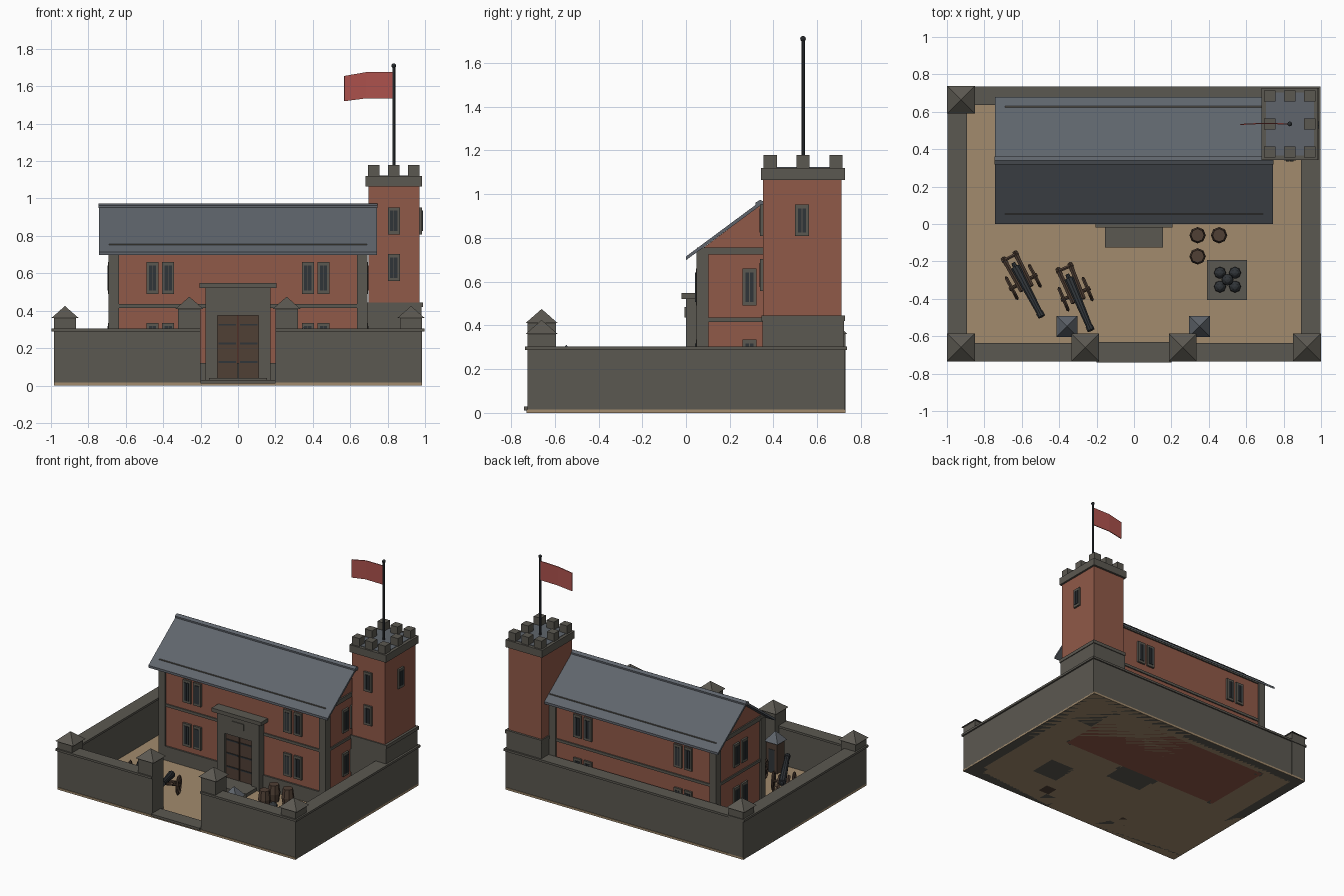
import bpy, bmesh, math
from mathutils import Matrix, Vector

if "Cube" in bpy.data.objects:
    bpy.data.objects.remove(bpy.data.objects["Cube"])

def mat(name, r, g, b):
    m = bpy.data.materials.new(name)
    m.diffuse_color = (r, g, b, 1)
    m.use_nodes = True
    m.node_tree.nodes["Principled BSDF"].inputs["Base Color"].default_value = m.diffuse_color
    return m

STONE = mat("stone", .105, .098, .082)
BRICK = mat("brick", .28, .10, .065)
SLATE = mat("slate", .115, .13, .15)
SAND = mat("sand", .36, .26, .155)
WOOD = mat("wood", .08, .05, .035)
IRON = mat("iron", .03, .035, .04)
CLOTH = mat("red_cloth", .42, .085, .075)
I = Matrix.Identity(4)

def finish(name, bm, m, M=I):
    bmesh.ops.recalc_face_normals(bm, faces=bm.faces)
    me = bpy.data.meshes.new(name)
    bm.to_mesh(me)
    bm.free()
    me.transform(M)
    me.materials.append(m)
    ob = bpy.data.objects.new(name, me)
    bpy.context.collection.objects.link(ob)
    return ob

def box(name, x0, x1, y0, y1, z0, z1, m, M=I):
    bm = bmesh.new()
    T = Matrix.Translation(((x0+x1)/2, (y0+y1)/2, (z0+z1)/2)) @ Matrix.Diagonal((x1-x0, y1-y0, z1-z0, 1))
    bmesh.ops.create_cube(bm, size=1, matrix=T)
    return finish(name, bm, m, M)

def prism(name, prof, x0, x1, m):
    # (y, z) profile extruded along x
    bm = bmesh.new()
    f = bm.faces.new([bm.verts.new((x0, y, z)) for y, z in prof])
    r = bmesh.ops.extrude_face_region(bm, geom=[f])
    bmesh.ops.translate(bm, vec=(x1-x0, 0, 0), verts=[v for v in r["geom"] if isinstance(v, bmesh.types.BMVert)])
    return finish(name, bm, m)

def rod(name, a, b, r0, r1, n, m, M=I):
    a, b = Vector(a), Vector(b)
    d = b - a
    bm = bmesh.new()
    T = Matrix.Translation((a+b)/2) @ d.to_track_quat('Z', 'Y').to_matrix().to_4x4()
    bmesh.ops.create_cone(bm, cap_ends=True, segments=n, radius1=r0, radius2=r1, depth=d.length, matrix=T)
    return finish(name, bm, m, M)

def ball(name, p, r, m):
    bm = bmesh.new()
    bmesh.ops.create_uvsphere(bm, u_segments=8, v_segments=6, radius=r, matrix=Matrix.Translation(p))
    return finish(name, bm, m)

def pyramid(name, x, y, h, z0, z1, m):
    bm = bmesh.new()
    T = Matrix.Translation((x, y, (z0+z1)/2)) @ Matrix.Rotation(math.pi/4, 4, 'Z')
    bmesh.ops.create_cone(bm, cap_ends=True, segments=4, radius1=h*math.sqrt(2), radius2=0, depth=z1-z0, matrix=T)
    return finish(name, bm, m)

def window(x, y, z, turn, h=.17):
    # frame, dark panes and centre bar, facing -y before the turn
    M = Matrix.Translation((x, y, z)) @ Matrix.Rotation(math.radians(turn), 4, 'Z')
    box("window_frame", -.032, .032, -.014, .01, -h/2, h/2, STONE, M)
    for s in (-1, 1):
        box("window_pane", s*.0105-.0085, s*.0105+.0085, -.018, 0, -h/2+.018, h/2-.018, IRON, M)

# courtyard ground and gate threshold
box("ground", -.985, .985, -.73, .73, 0, .015, SAND)
box("gate_threshold", -.2, .2, -.74, -.63, .012, .03, STONE)

# perimeter walls with copings
for x0, x1, y0, y1 in ((-.985, -.905, -.725, .725), (.905, .985, -.725, .725), (-.985, .985, .645, .725),
                       (-.985, -.2, -.725, -.645), (.2, .985, -.725, -.645)):
    box("wall", x0, x1, y0, y1, 0, .29, STONE)
    e0, e1 = (0 if x0 == .2 else .012), (0 if x1 == -.2 else .012)
    box("wall_coping", x0-e0, x1+e1, y0-.01, y1+.01, .288, .304, STONE)

# corner and gate posts with pyramid caps
for x, y, top in ((-.925, -.66, .36), (.925, -.66, .36), (-.925, .665, .36), (-.26, -.66, .41), (.26, -.66, .41)):
    box("post", x-.06, x+.06, y-.065, y+.065, 0, top, STONE)
    pyramid("post_cap", x, y, .074, top, top+.065, STONE)

# main building with gables, plinth, bands and corner piers
prism("house_body", [(.06, 0), (.62, 0), (.62, .74), (.34, .95), (.06, .74)], -.68, .68, BRICK)
for n, z0, z1, e in (("plinth", 0, .12, .012), ("string_course", .415, .435, .009), ("cornice", .725, .757, .01)):
    box(n, -.68-e, .68+e, .06-e, .62+e, z0, z1, STONE)
for x0 in (-.692, .637):
    for y0 in (.048, .577):
        box("corner_pier", x0, x0+.055, y0, y0+.055, 0, .735, STONE)
prism("roof", [(0, .715), (.34, .967), (.68, .715), (.68, .698), (.34, .948), (0, .698)], -.742, .742, SLATE)
prism("ridge_cap", [(.318, .948), (.318, .962), (.34, .974), (.362, .962), (.362, .948)], -.745, .745, SLATE)

# house windows, two storeys, in pairs
for z in (.25, .575):
    for s in (-1, 1):
        for x in (.373, .458):
            window(s*x, .06, z, 0)
            window(s*x, .62, z, 180)
        for y in (.29, .385):
            window(s*.68, y, z, s*90)

# entrance portal, double door and step
for s in (-1, 1):
    box("portal_jamb", min(s*.11, s*.175), max(s*.11, s*.175), 0, .07, 0, .52, STONE)
    box("door_leaf", min(s*.003, s*.11), max(s*.003, s*.11), .018, .06, .03, .375, WOOD)
    for z in (.12, .22, .32):
        box("door_strap", min(s*.01, s*.105), max(s*.01, s*.105), .013, .03, z, z+.01, IRON)
box("portal_lintel", -.11, .11, 0, .07, .375, .52, STONE)
box("portal_cornice", -.205, .205, -.02, .07, .52, .548, STONE)
box("portal_plaque", -.05, .05, -.006, .01, .435, .485, STONE)
box("door_step", -.155, .155, -.125, .06, 0, .04, STONE)

# tower
X, Y = .833, .535
box("tower_base", .692, .982, .35, .722, 0, .425, STONE)
box("tower_base_band", .688, .988, .345, .728, .42, .445, STONE)
box("tower_shaft", .697, .97, .353, .712, .43, 1.07, BRICK)
box("tower_cap", .682, .985, .343, .728, 1.065, 1.12, STONE)
box("tower_roof", .705, .962, .367, .704, 1.1, 1.123, SLATE)
for i in (-1, 0, 1):
    for j in (-1, 0, 1):
        if i or j:
            cx, cy = X+i*.107, Y+j*.15
            box("merlon", cx-.03, cx+.03, cy-.03, cy+.03, 1.115, 1.18, STONE)
window(X, .353, .88, 0, .145)
window(X, .353, .63, 0, .145)
window(.97, .53, .88, 90, .145)

# flagpole and flag
rod("flagpole", (X, Y, 1.11), (X, Y, 1.71), .008, .008, 8, IRON)
ball("flagpole_ball", (X, Y, 1.71), .013, IRON)
bm = bmesh.new()
rows = [[bm.verts.new((X-d, Y+w, z)) for z in (zb, zb+t)] for d, w, zb, t in
        ((0, 0, 1.535, .142), (.15, .003, 1.535, .14), (.265, -.003, 1.52, .135))]
for a, b in zip(rows, rows[1:]):
    bm.faces.new((a[0], b[0], b[1], a[1]))
flag = finish("flag", bm, CLOTH)
sol = flag.modifiers.new("thickness", 'SOLIDIFY')
sol.thickness, sol.offset = .006, 0

# sentry boxes
for x in (-.358, .35):
    box("sentry_box", x-.045, x+.045, -.59, -.5, 0, .245, WOOD)
    box("sentry_opening", x-.025, x+.025, -.505, -.497, .02, .19, IRON)
    pyramid("sentry_roof", x, -.547, .056, .24, .312, SLATE)

# shot platform with stacked balls
box("shot_platform", .39, .605, -.405, -.193, 0, .045, STONE)
for dx in (-.04, .04):
    for dy in (-.037, .037):
        ball("shot", (.5+dx, -.298+dy, .07), .032, IRON)
ball("shot_top", (.5, -.298, .107), .032, IRON)

# kegs
for x, y in ((.34, -.06), (.455, -.06), (.34, -.173)):
    rod("keg_lower", (x, y, .01), (x, y, .075), .035, .044, 8, WOOD)
    rod("keg_upper", (x, y, .075), (x, y, .14), .044, .035, 8, WOOD)

# field guns on wheeled carriages
for x, y, turn in ((-.592, -.31, 28), (-.312, -.375, 23)):
    M = Matrix.Translation((x, y, 0)) @ Matrix.Rotation(math.radians(turn), 4, 'Z')
    rod("gun_barrel", (0, .09, .115), (0, -.205, .18), .027, .017, 10, IRON, M)
    rod("gun_muzzle", (0, -.185, .1755), (0, -.21, .181), .021, .021, 10, IRON, M)
    rod("gun_knob", (0, .115, .11), (0, .085, .116), .01, .014, 8, IRON, M)
    rod("axle", (-.085, 0, .085), (.085, 0, .085), .01, .01, 8, WOOD, M)
    rod("trail_bar", (-.05, .15, .035), (.05, .15, .035), .01, .01, 6, WOOD, M)
    for s in (-1, 1):
        rod("trail", (s*.03, -.04, .11), (s*.035, .165, .03), .012, .012, 4, WOOD, M)
        bpy.ops.mesh.primitive_torus_add(major_segments=12, minor_segments=4, major_radius=.063, minor_radius=.009)
        w = bpy.context.object
        w.name = "wheel_rim"
        w.data.materials.append(WOOD)
        w.data.transform(M @ Matrix.Translation((s*.07, 0, .085)) @ Matrix.Rotation(math.pi/2, 4, 'Y'))
        for k in range(3):
            a = k*math.pi/3
            d = Vector((0, math.cos(a)*.06, math.sin(a)*.06))
            c = Vector((s*.07, 0, .085))
            rod("wheel_spoke", c-d, c+d, .006, .006, 4, WOOD, M)
